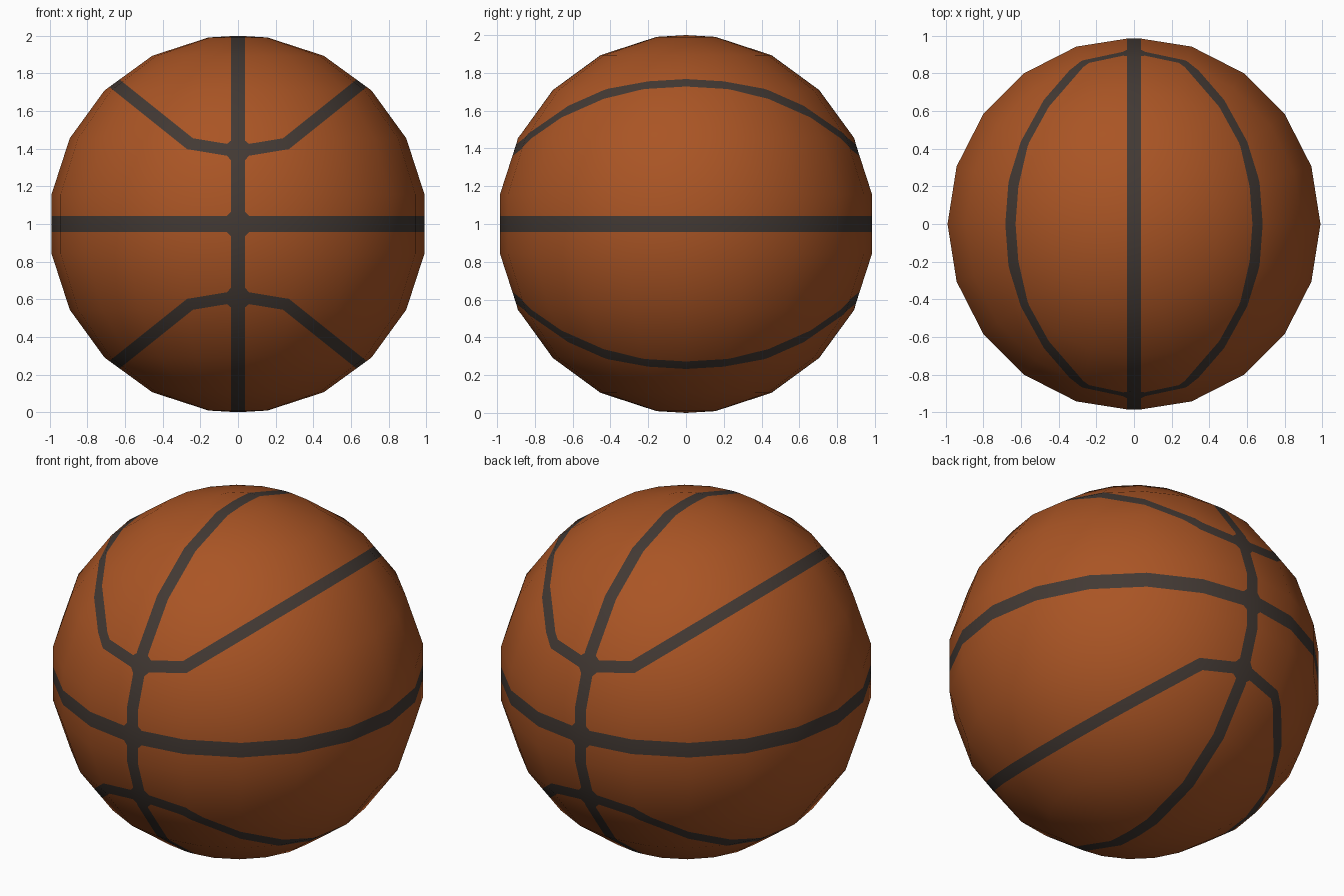
import bpy
import bmesh
import math
from mathutils import Matrix, Vector

if "Cube" in bpy.data.objects:
    bpy.data.objects.remove(bpy.data.objects["Cube"])

R = 1.003            # radius of the faceted ball
VX, EZ = 0.036, 0.043   # half widths of the upright and level seams
SLOPE_IN, SLOPE_OUT = 0.165, 0.80
LOW_IN, LOW_OUT = 0.353, 0.181    # lower edge of the curved seam
TOP_IN, TOP_OUT = 0.416, 0.264    # upper edge of the curved seam
FILLET = 0.022       # chamfer where seams cross


def material(name, colour):
    m = bpy.data.materials.new(name)
    m.diffuse_color = (*colour, 1)
    m.use_nodes = True
    m.node_tree.nodes["Principled BSDF"].inputs["Base Color"].default_value = m.diffuse_color
    return m


def is_seam(c):
    """True where a point of the x>0, z>0 quarter lies on a seam."""
    x, z = abs(c.x), abs(c.z)
    low = max(LOW_IN + SLOPE_IN * x, LOW_OUT + SLOPE_OUT * x)
    top = max(TOP_IN + SLOPE_IN * x, TOP_OUT + SLOPE_OUT * x)
    if x < VX or z < EZ or low < z < top:
        return True
    dx = x - VX
    return (dx + z - EZ < FILLET
            or (z >= top and dx + z - top < FILLET)
            or (z <= low and dx + low - z < FILLET))


bm = bmesh.new()

# Quarter ball: profile swept in 18 degree steps over the right upper side
lats = [math.radians(a) for a in (9, 27, 45, 63, 81)]
profile = [(R * math.cos(lats[0]), 0)]
profile += [(R * math.cos(a), R * math.sin(a)) for a in lats] + [(0, 1)]
rows = []
for k in range(11):
    t = math.radians(-90 + 18 * k)
    rows.append([bm.verts.new((r * math.cos(t), r * math.sin(t), z)) for r, z in profile])
for a, b in zip(rows, rows[1:]):
    for i in range(len(profile) - 1):
        loop = [a[i], b[i], b[i + 1], a[i + 1]]
        bm.faces.new(loop[:3] if i == len(profile) - 2 else loop)
bmesh.ops.remove_doubles(bm, verts=bm.verts[:], dist=1e-4)

# Cut the seam edges: each plane is ax + bz = d
cuts = [(1, 0, VX), (0, 1, EZ), (1, 1, VX + EZ + FILLET)]
cuts += [(-SLOPE_IN, 1, d) for d in (LOW_IN, TOP_IN)]
cuts += [(-SLOPE_OUT, 1, d) for d in (LOW_OUT, TOP_OUT)]
cuts += [(1 - SLOPE_IN, 1, TOP_IN + VX + FILLET),
         (1 + SLOPE_IN, -1, VX + FILLET - LOW_IN)]
for a, b, d in cuts:
    n = Vector((a, 0, b))
    bmesh.ops.bisect_plane(bm, geom=bm.verts[:] + bm.edges[:] + bm.faces[:],
                           dist=1e-5, plane_co=n * (d / n.length_squared), plane_no=n)

# Flatten the upright seam, then colour by region
for v in bm.verts:
    if abs(v.co.x) < 1e-4:
        v.co.y *= 0.994
for f in bm.faces:
    f.material_index = 1 if is_seam(f.calc_center_median()) else 0
    f.smooth = True

# Mirror to the left and the underside
for axis in ('X', 'Z'):
    bmesh.ops.mirror(bm, geom=bm.verts[:] + bm.edges[:] + bm.faces[:],
                     matrix=Matrix.Identity(4), merge_dist=1e-4, axis=axis)
bmesh.ops.remove_doubles(bm, verts=bm.verts[:], dist=1e-4)
bmesh.ops.recalc_face_normals(bm, faces=bm.faces[:])
for f in bm.faces:
    f.smooth = True

mesh = bpy.data.meshes.new("ball")
bm.to_mesh(mesh)
bm.free()
mesh.materials.append(material("orange leather", (0.40, 0.09, 0.018)))
mesh.materials.append(material("dark seam", (0.055, 0.041, 0.034)))

# Round shading over the flat facets
mesh.normals_split_custom_set_from_vertices([v.co.normalized() for v in mesh.vertices])

ball = bpy.data.objects.new("ball", mesh)
bpy.context.collection.objects.link(ball)
ball.location.z = 1
